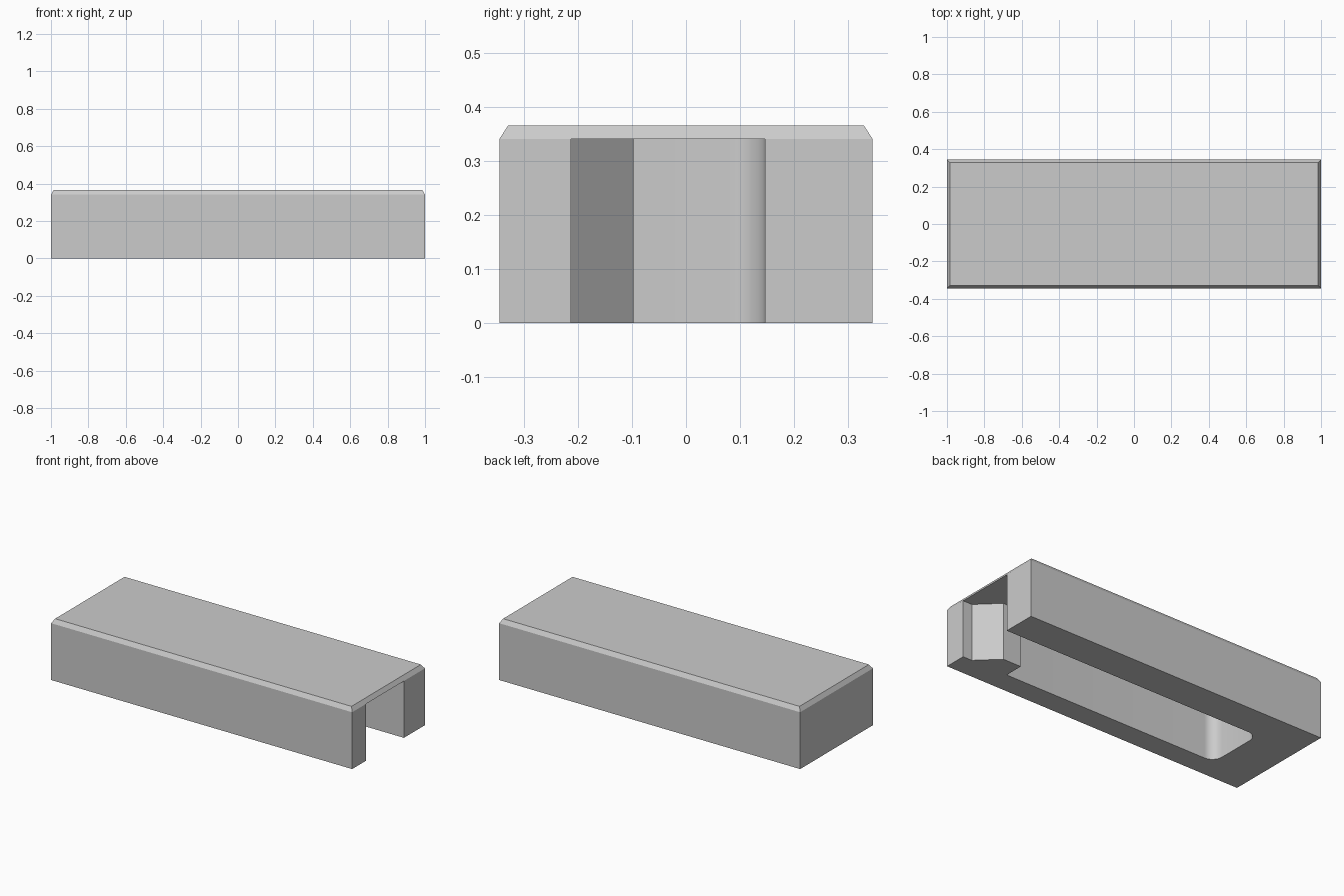
import bpy, bmesh
from math import sin, cos, pi, radians
from mathutils import Vector

cube = bpy.data.objects.get("Cube")
if cube:
    bpy.data.objects.remove(cube, do_unlink=True)

# Overall sizes
HALF_X, HALF_Y = 1.0, 0.345
RIM, TOP, INSET = 0.341, 0.366, 0.016
SLOT_FRONT, SLOT_BACK, SLOT_END = -0.213, 0.146, -0.73
CATCH_Y, RADIUS, STEPS = -0.097, 0.065, 8


def arc(cx, cy, start):
    """Quarter turn clockwise, from the start angle."""
    angles = [start - pi / 2 * i / STEPS for i in range(STEPS + 1)]
    return [(cx + RADIUS * cos(a), cy + RADIUS * sin(a)) for a in angles]


# Slot outline, from the open end along the front wall and back again
slot = [(HALF_X, SLOT_FRONT), (0.94, SLOT_FRONT), (0.82, CATCH_Y),
        (0.70, CATCH_Y), (0.70, SLOT_FRONT)]
slot += arc(SLOT_END + RADIUS, SLOT_FRONT + RADIUS, -pi / 2)
slot += arc(SLOT_END + RADIUS, SLOT_BACK - RADIUS, pi)
slot.append((HALF_X, SLOT_BACK))

# Outer corners, anticlockwise seen from above
corners = [(sx * HALF_X, sy * HALF_Y) for sx, sy in ((1, 1), (-1, 1), (-1, -1), (1, -1))]
outline = corners + slot

bm = bmesh.new()


def ring(points, z):
    return [bm.verts.new(Vector((x, y, z))) for x, y in points]


# Side walls and underside
low, high = ring(outline, 0), ring(outline, RIM)
bm.faces.new(low[::-1])
for i in range(len(outline)):
    j = (i + 1) % len(outline)
    bm.faces.new((low[i], low[j], high[j], high[i]))

# Slot ceiling
bm.faces.new(high[4:])

# Chamfered lid; the open end takes in the slot edge
lid = ring([(x - INSET * (1 if x > 0 else -1), y - INSET * (1 if y > 0 else -1))
            for x, y in corners], TOP)
for i in range(3):
    bm.faces.new((high[i], high[i + 1], lid[i + 1], lid[i]))
bm.faces.new((high[3], high[4], high[-1], high[0], lid[0], lid[3]))
bm.faces.new(lid)
bmesh.ops.recalc_face_normals(bm, faces=bm.faces)

mesh = bpy.data.meshes.new("slotted_cover")
bm.to_mesh(mesh)
bm.free()

# Plain grey material
grey = bpy.data.materials.new("light_grey")
grey.use_nodes = True
color = (0.6, 0.6, 0.6, 1)
grey.diffuse_color = color
grey.node_tree.nodes["Principled BSDF"].inputs["Base Color"].default_value = color
mesh.materials.append(grey)

cover = bpy.data.objects.new("slotted_cover", mesh)
bpy.context.collection.objects.link(cover)

# Smooth only the rounded slot corners
bpy.ops.object.select_all(action="DESELECT")
cover.select_set(True)
bpy.context.view_layer.objects.active = cover
bpy.ops.object.shade_smooth_by_angle(angle=radians(20))
